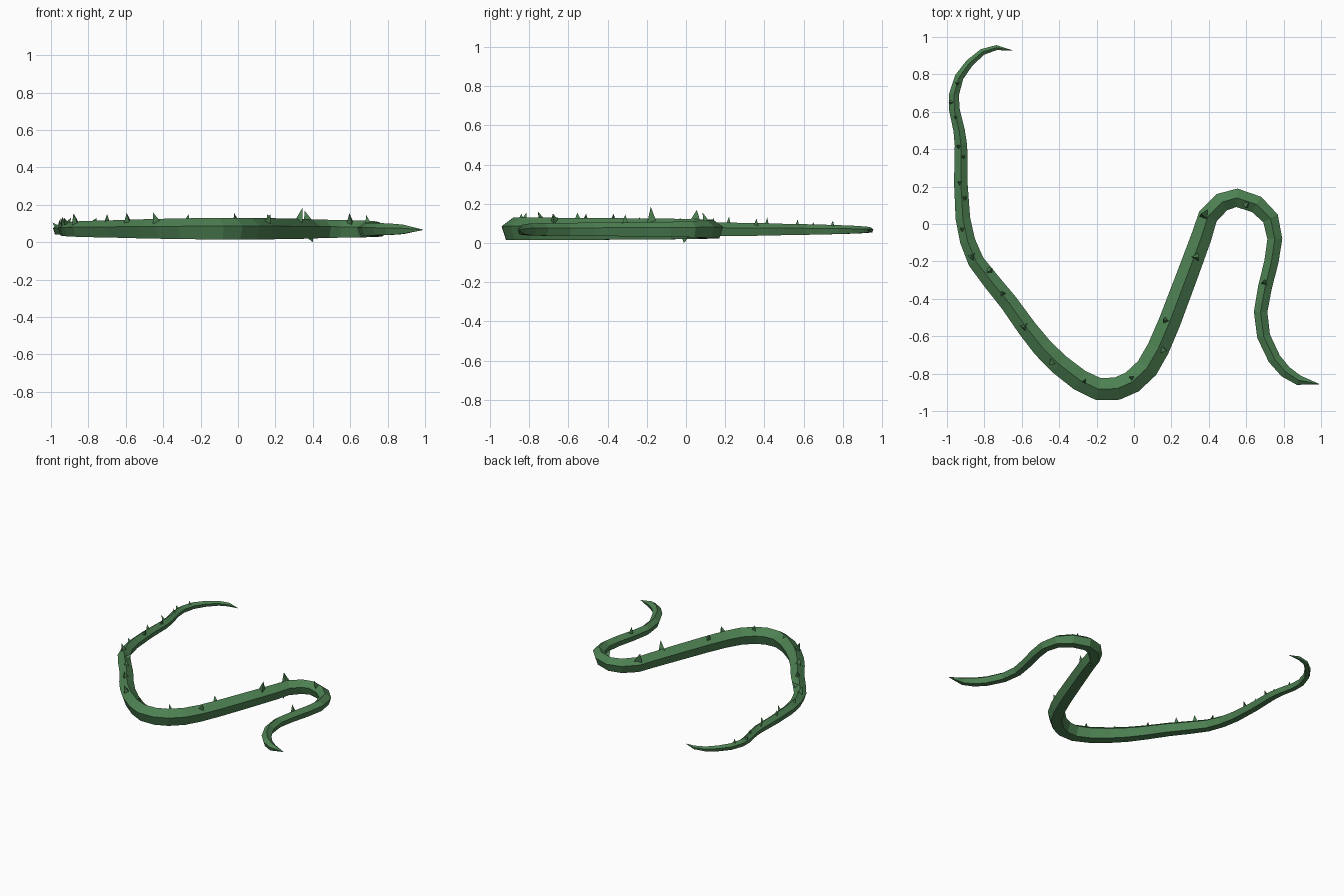
import bpy, bmesh, math
from mathutils import Vector

ZC = 0.066  # height of the stem's centreline
green = bpy.data.materials.new("vine_green")
green.diffuse_color = (0.075, 0.22, 0.085, 1)

# Stem centreline: x, y, radius
PATH = [
    (-0.65, 0.928, 0.001), (-0.735, 0.943, 0.014), (-0.81, 0.92, 0.018),
    (-0.88, 0.86, 0.022), (-0.935, 0.785, 0.025), (-0.963, 0.69, 0.028),
    (-0.96, 0.61, 0.030), (-0.935, 0.50, 0.032), (-0.925, 0.42, 0.035),
    (-0.926, 0.22, 0.038), (-0.915, 0.03, 0.041), (-0.89, -0.09, 0.043),
    (-0.845, -0.20, 0.046), (-0.76, -0.31, 0.049), (-0.67, -0.42, 0.051),
    (-0.57, -0.56, 0.054), (-0.49, -0.66, 0.057), (-0.40, -0.75, 0.059),
    (-0.29, -0.835, 0.061), (-0.19, -0.883, 0.063), (-0.09, -0.88, 0.064),
    (-0.01, -0.845, 0.064), (0.07, -0.77, 0.064), (0.13, -0.665, 0.063),
    (0.19, -0.525, 0.062), (0.29, -0.26, 0.060), (0.36, -0.07, 0.058),
    (0.395, 0.04, 0.056), (0.47, 0.117, 0.054), (0.55, 0.14, 0.052),
    (0.655, 0.105, 0.050), (0.73, 0.03, 0.046), (0.753, -0.08, 0.042),
    (0.735, -0.20, 0.040), (0.70, -0.34, 0.039), (0.677, -0.47, 0.038),
    (0.693, -0.60, 0.037), (0.75, -0.72, 0.036), (0.81, -0.79, 0.034),
    (0.88, -0.835, 0.028), (0.99, -0.856, 0.001),
]
PTS = [Vector((x, y, ZC)) for x, y, r in PATH]


def add_object(name, bm):
    bmesh.ops.recalc_face_normals(bm, faces=bm.faces)
    me = bpy.data.meshes.new(name)
    bm.to_mesh(me)
    bm.free()
    me.materials.append(green)
    ob = bpy.data.objects.new(name, me)
    bpy.context.collection.objects.link(ob)


# Stem: five-sided tube with a ridge on top, tapered at both ends
bm = bmesh.new()
rings = []
for i, p in enumerate(PTS):
    tan = (PTS[min(i + 1, len(PTS) - 1)] - PTS[max(i - 1, 0)]).normalized()
    side, r = Vector((-tan.y, tan.x, 0)), PATH[i][2]
    ring = []
    for k in range(5):
        a = k * math.tau / 5
        ring.append(bm.verts.new(p + side * r * math.sin(a) + Vector((0, 0, r * math.cos(a)))))
    rings.append(ring)
for a, b in zip(rings, rings[1:]):
    for k in range(5):
        bm.faces.new((a[k], a[(k + 1) % 5], b[(k + 1) % 5], b[k]))
bm.faces.new(rings[0])
bm.faces.new(rings[-1])
add_object("vine_stem", bm)

# Thorn tips: x, y, z, base radius
THORNS = [
    (-0.945, 0.75, 0.115, 0.014), (-0.992, 0.65, 0.105, 0.016),
    (-0.955, 0.57, 0.12, 0.014), (-0.95, 0.415, 0.13, 0.016),
    (-0.902, 0.36, 0.125, 0.016), (-0.94, 0.22, 0.135, 0.018),
    (-0.893, 0.14, 0.13, 0.018), (-0.93, -0.03, 0.13, 0.018),
    (-0.88, -0.18, 0.155, 0.026), (-0.755, -0.235, 0.13, 0.024),
    (-0.70, -0.37, 0.15, 0.024), (-0.595, -0.555, 0.155, 0.028),
    (-0.455, -0.755, 0.16, 0.028), (-0.265, -0.84, 0.15, 0.024),
    (-0.02, -0.815, 0.155, 0.022), (0.155, -0.51, 0.15, 0.026),
    (0.175, -0.68, 0.15, 0.028), (0.345, -0.18, 0.185, 0.030),
    (0.357, 0.055, 0.168, 0.036), (0.40, -0.01, 0.0, 0.026),
    (0.595, 0.085, 0.155, 0.024), (0.685, -0.31, 0.145, 0.022),
]


def nearest_on_stem(tip):
    best = None
    for i, (a, b) in enumerate(zip(PTS, PTS[1:])):
        t = max(0, min(1, (tip - a).dot(b - a) / (b - a).length_squared))
        q = a.lerp(b, t)
        r = PATH[i][2] * (1 - t) + PATH[i + 1][2] * t
        if best is None or (tip - q).length < best[0]:
            best = ((tip - q).length, q, r)
    return best[1], best[2]


# Thorns: three-sided spikes rooted in the stem
bm = bmesh.new()
for x, y, z, rad in THORNS:
    tip = Vector((x, y, z))
    c, r = nearest_on_stem(tip)
    d = (tip - c).normalized()
    u = d.orthogonal().normalized()
    v = d.cross(u)
    base = []
    for k in range(3):
        a = k * math.tau / 3 + x * 7
        base.append(bm.verts.new(c + d * r * 0.6 + (u * math.cos(a) + v * math.sin(a)) * rad))
    top = bm.verts.new(tip)
    bm.faces.new(base)
    for k in range(3):
        bm.faces.new((base[k], base[(k + 1) % 3], top))
add_object("vine_thorns", bm)
